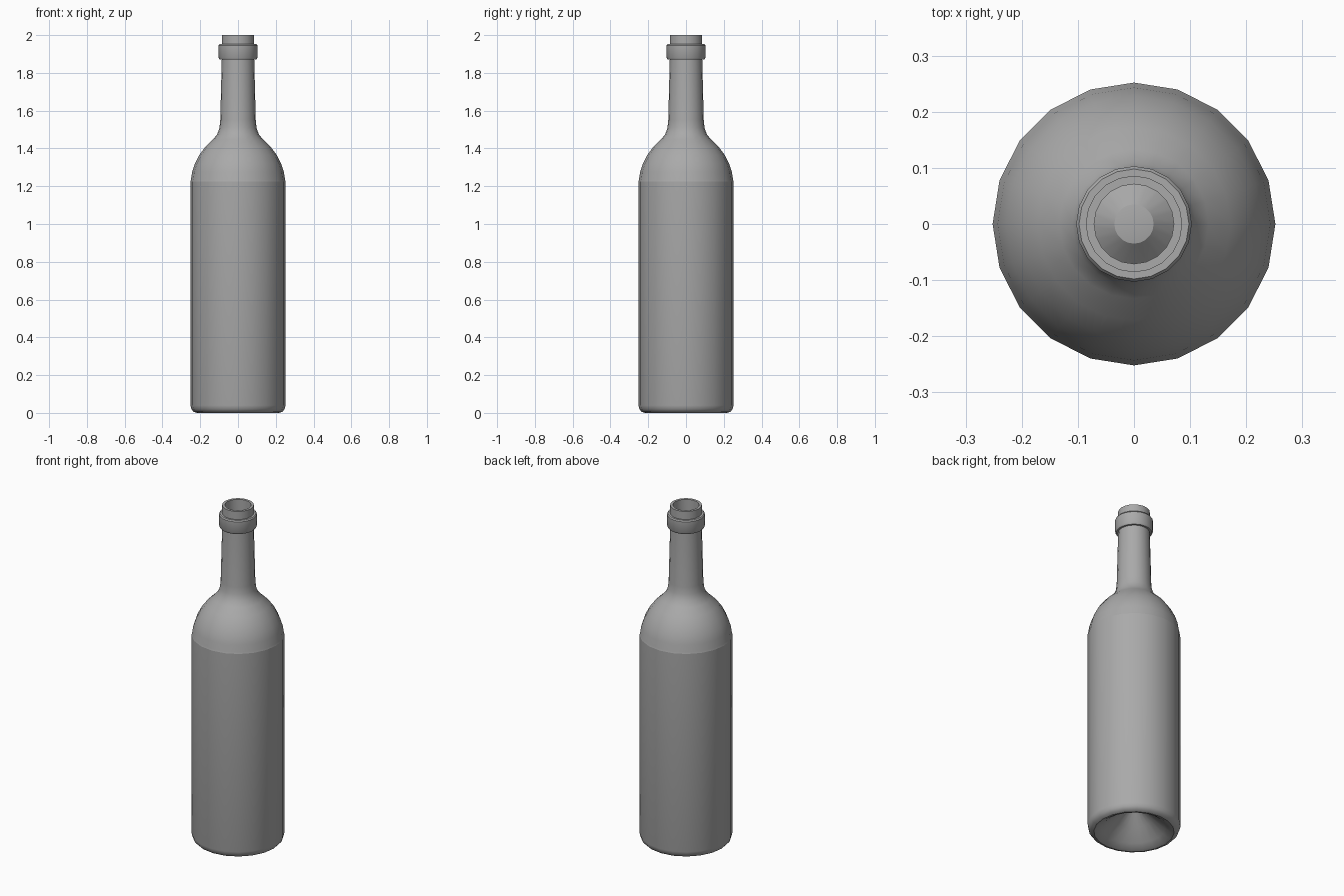
import bpy, bmesh, math
from mathutils import Vector

if "Cube" in bpy.data.objects:
    bpy.data.objects.remove(bpy.data.objects["Cube"], do_unlink=True)

SIDES = 20
WALL = 0.016

glass = bpy.data.materials.new("grey_glass")
glass.use_nodes = True
grey = (0.4, 0.4, 0.4, 1)
glass.diffuse_color = grey
glass.node_tree.nodes["Principled BSDF"].inputs["Base Color"].default_value = grey

# Hollow dome pushed up into the base
punt = [(0, 0.15), (0.035, 0.145), (0.10, 0.085), (0.17, 0.025), (0.20, 0.005)]
# Rounded heel and straight body
body = [(0.218, 0), (0.235, 0.006), (0.247, 0.02), (0.252, 0.04), (0.252, 1.225)]
# Shoulder curving into the neck
shoulder = [(0.249, 1.235), (0.243, 1.275), (0.228, 1.32), (0.205, 1.365),
            (0.172, 1.41), (0.133, 1.447), (0.11, 1.475), (0.098, 1.51), (0.094, 1.55)]
# Neck, raised collar and lip
finish = [(0.086, 1.87), (0.097, 1.87), (0.103, 1.88), (0.103, 1.945),
          (0.098, 1.952), (0.086, 1.952), (0.086, 2.0), (0.071, 2.0)]
# Inside of the neck, shoulder, body and base
inside = [(0.071, 1.87)]
inside += [(r - WALL, z) for r, z in reversed(shoulder)]
inside += [(0.236, 0.05), (0.215, 0.025)]
inside += [(r, z + WALL) for r, z in reversed(punt[:-1])]

# Revolve the whole wall section around the axis
bm = bmesh.new()
profile = punt + body + shoulder + finish + inside
verts = [bm.verts.new((r, 0, z)) for r, z in profile]
edges = [bm.edges.new(pair) for pair in zip(verts, verts[1:])]
bmesh.ops.spin(bm, geom=verts + edges, cent=Vector(), axis=Vector((0, 0, 1)),
               angle=math.tau, steps=SIDES)
bmesh.ops.remove_doubles(bm, verts=bm.verts, dist=0.0005)
bmesh.ops.recalc_face_normals(bm, faces=bm.faces)

mesh = bpy.data.meshes.new("bottle")
bm.to_mesh(mesh)
bm.free()
mesh.materials.append(glass)
bottle = bpy.data.objects.new("bottle", mesh)
bpy.context.collection.objects.link(bottle)

# Smooth glass with crisp collar edges
bpy.ops.object.select_all(action="DESELECT")
bottle.select_set(True)
bpy.context.view_layer.objects.active = bottle
bpy.ops.object.shade_smooth_by_angle(angle=math.radians(32))

# Crisp line where the body meets the shoulder
for edge in mesh.edges:
    a, b = (mesh.vertices[i].co for i in edge.vertices)
    if abs(a.z - 1.225) < 0.001 and abs(b.z - 1.225) < 0.001:
        edge.use_edge_sharp = True
